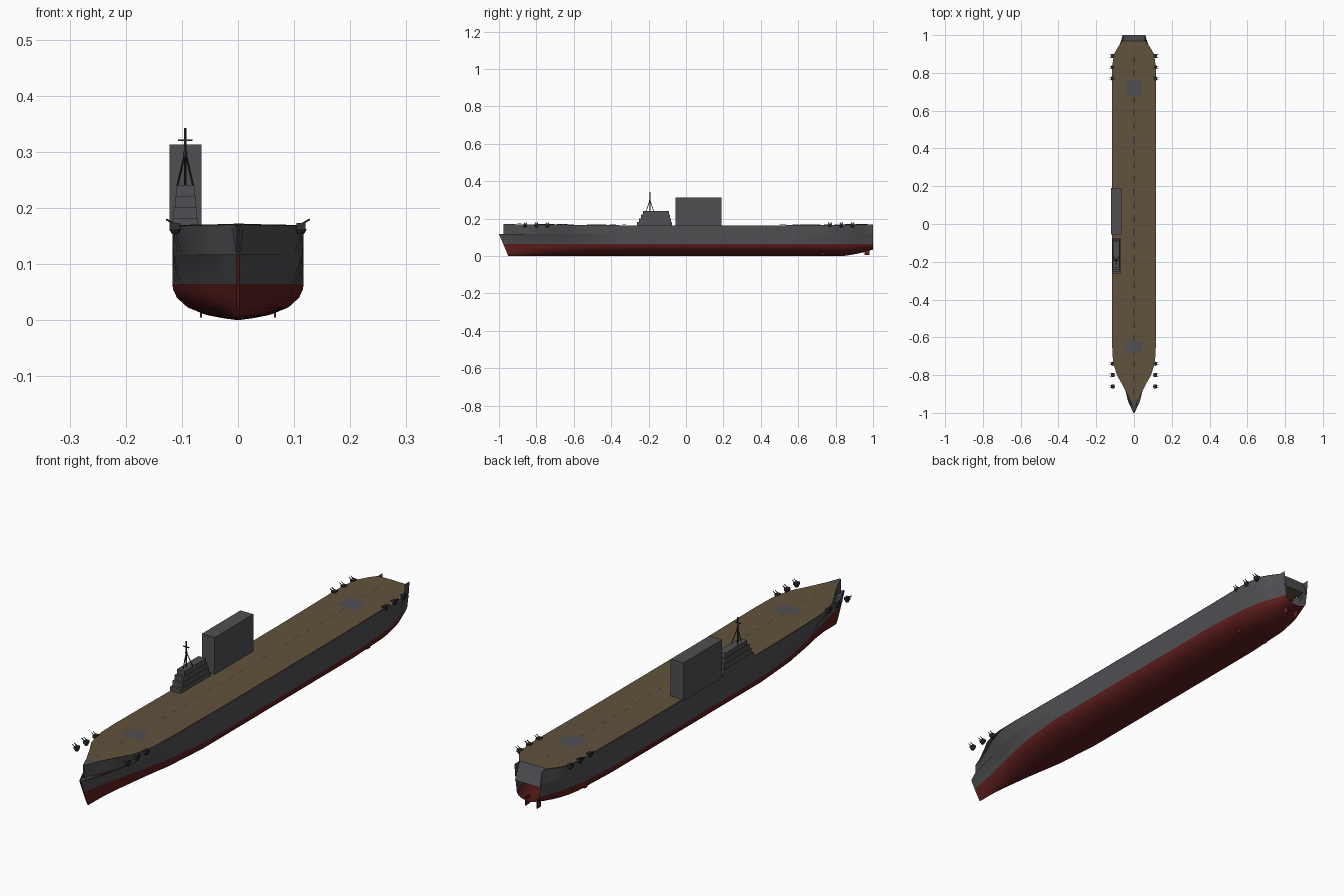
import bpy, bmesh, math
from mathutils import Vector

if "Cube" in bpy.data.objects:
    bpy.data.objects.remove(bpy.data.objects["Cube"])


def material(name, rgb):
    m = bpy.data.materials.new(name)
    m.use_nodes = True
    m.diffuse_color = (*rgb, 1)
    m.node_tree.nodes["Principled BSDF"].inputs["Base Color"].default_value = (*rgb, 1)
    return m


GREY = material("hull grey", (0.08, 0.08, 0.088))
RED = material("bottom red", (0.115, 0.013, 0.013))
BROWN = material("deck brown", (0.12, 0.085, 0.045))
DARK = material("gun grey", (0.03, 0.03, 0.033))
LINE = material("deck line grey", (0.085, 0.085, 0.11))


def finish(name, bm, mats, smooth=False):
    me = bpy.data.meshes.new(name)
    bm.to_mesh(me)
    bm.free()
    for m in mats:
        me.materials.append(m)
    ob = bpy.data.objects.new(name, me)
    bpy.context.collection.objects.link(ob)
    if smooth:
        bpy.ops.object.select_all(action='DESELECT')
        ob.select_set(True)
        bpy.context.view_layer.objects.active = ob
        bpy.ops.object.shade_smooth_by_angle(angle=math.radians(35))
    return ob


def lerp(table, y):
    for (a, u), (b, v) in zip(table, table[1:]):
        if y <= b:
            return u + (v - u) * max(0, y - a) / (b - a)
    return table[-1][1]


# Half widths along the ship and the sheer of the deck
DECK = [(-0.975, 0.004), (-0.93, 0.022), (-0.85, 0.062), (-0.79, 0.096),
        (-0.72, 0.113), (-0.6, 0.117), (0.82, 0.117), (0.91, 0.105), (0.97, 0.06), (1, 0.06)]
WATER = [(-0.95, 0.003), (-0.85, 0.026), (-0.7, 0.065), (-0.55, 0.097),
         (-0.35, 0.117), (0.6, 0.117), (0.8, 0.105), (0.9, 0.085), (1, 0.05)]
LEDGE = [(-0.95, 0.003), (-0.9, 0.032), (-0.8, 0.062), (-0.7, 0.093), (-0.55, 0.115),
         (-0.4, 0.117), (0.75, 0.117), (0.9, 0.097), (1, 0.056)]
SHEER = [(-1, 0.172), (-0.27, 0.165), (0.44, 0.165), (1, 0.17)]
KEEL = [(-1, 0), (0.84, 0), (0.93, 0.014), (1, 0.035)]
OVERHANG = [(-1, 0.78), (-0.8, 0.8), (-0.65, 1), (1, 1)]
WL, LZ = 0.065, 0.117
BILGE = [(0, 0), (0.25, 0.004), (0.5, 0.01), (0.77, 0.023), (0.93, 0.04), (0.99, 0.055), (1, WL)]


def loft(rows):
    bm = bmesh.new()
    grid = [[bm.verts.new(p) for p in r] for r in rows]
    for a, b in zip(grid, grid[1:]):
        for i in range(len(a) - 1):
            bm.faces.new((a[i], b[i], b[i + 1], a[i + 1]))
    return bm


def mirrored(half):
    return [(-x, y, z) for x, y, z in reversed(half)] + half


# Lower hull with a raked stem, red below the waterline
def lower_section(y):
    k = lerp(KEEL, y)
    pts = [(f * lerp(WATER, y), k + z * (1 - k / WL)) for f, z in BILGE]
    pts.append((lerp(LEDGE, y), LZ))
    rake = 0.05 * max(0, 1 - (y + 0.95) / 0.2)
    half = [(x, y - rake * z / LZ, z) for x, z in pts]
    return mirrored(half[1:])[:len(half) - 1] + half


stations = [-0.95 + 1.95 * i / 39 for i in range(40)]
bm = loft([lower_section(y) for y in stations])
bow = [v for v in bm.verts if v.co.y < -0.949 - 0.05 * v.co.z / LZ + 0.0005]
bmesh.ops.contextual_create(bm, geom=bow)
for f in bm.faces:
    f.material_index = 1 if f.calc_center_median().z < WL else 0
bmesh.ops.recalc_face_normals(bm, faces=bm.faces)
finish("lower_hull", bm, [GREY, RED], True)


# Upper hull sides, set back behind the bow ledge
def upper_side(y, s):
    top = lerp(DECK, y) * lerp(OVERHANG, y)
    low = min(lerp(LEDGE, y), top) if y < -0.8 else lerp(LEDGE, y)
    return [(s * low, y, LZ), (s * top, y, lerp(SHEER, y) - 0.001)]


upper = [-0.975, -0.95, -0.93] + [-0.9 + 1.8 * i / 36 for i in range(37)] + [0.94, 0.97, 1]
for s, side in ((-1, "right"), (1, "left")):
    finish(side + "_upper_hull", loft([upper_side(y, s) for y in upper]), [GREY], True)


# Thin sheets that follow a width and a height along the ship
def sheet(name, ys, width, height, mat, thick=0.0):
    rows = [[(-width(y), y, height(y)), (0, y, height(y) + 0.001), (width(y), y, height(y))] for y in ys]
    bm = loft(rows)
    if thick:
        bmesh.ops.solidify(bm, geom=bm.faces[:], thickness=thick)
    bmesh.ops.recalc_face_normals(bm, faces=bm.faces)
    return finish(name, bm, [mat])


def deck_w(y):
    return lerp(DECK, y)


def deck_z(y):
    return lerp(SHEER, y)


sheet("flight_deck", [y for y in upper if -0.931 < y < 0.971], deck_w, deck_z, BROWN)
sheet("bow_deck", [-0.975, -0.95, -0.93], deck_w, deck_z, GREY)
sheet("bow_ledge", [-1, -0.96, -0.93, -0.9, -0.85, -0.8],
      lambda y: 0.03 * (y + 1) / 0.07 if y < -0.93 else lerp(LEDGE, y) * 0.98, lambda y: LZ - 0.001, GREY)
sheet("stern_slope", [0.97, 1], lambda y: 0.058, lambda y: 0.17 - (y - 0.97) * 2.2, GREY)
sheet("forward_lift", [-0.68, -0.62], lambda y: 0.045, lambda y: deck_z(y) + 0.0015, GREY)
sheet("aft_lift", [0.68, 0.76], lambda y: 0.042, lambda y: deck_z(y) + 0.0015, GREY)
for i in range(26):
    y = -0.9 + i * 0.07
    sheet("centre_line", [y, y + 0.035], lambda y: 0.002, lambda y: deck_z(y) + 0.001, LINE)


# Box and rod helpers
def box(bm, x0, x1, y0, y1, z0, z1):
    vs = bmesh.ops.create_cube(bm, size=1)["verts"]
    for v in vs:
        v.co = Vector(((x0 + x1) / 2 + v.co.x * (x1 - x0), (y0 + y1) / 2 + v.co.y * (y1 - y0),
                       (z0 + z1) / 2 + v.co.z * (z1 - z0)))


def rod(bm, a, b, r, sides=6, r2=None):
    a, b = Vector(a), Vector(b)
    vs = bmesh.ops.create_cone(bm, cap_ends=True, segments=sides, radius1=r,
                               radius2=r if r2 is None else r2, depth=(b - a).length)["verts"]
    turn = (b - a).to_track_quat('Z', 'Y')
    for v in vs:
        v.co = turn @ v.co + (a + b) / 2


# Island: tall block and stepped bridge
bm = bmesh.new()
box(bm, -0.122, -0.065, -0.055, 0.19, 0.16, 0.313)
finish("island_block", bm, [GREY])
bm = bmesh.new()
for i in range(4):
    z = 0.163 + 0.0195 * i
    box(bm, -0.117 + 0.0022 * i, -0.071 - 0.0022 * i, -0.262 + 0.011 * i, -0.074 - 0.006 * i, z, z + 0.0195)
finish("stepped_bridge", bm, [GREY])

# Tripod mast with a yard
bm = bmesh.new()
MX, MY = -0.094, -0.193
rod(bm, (MX, MY, 0.24), (MX, MY, 0.343), 0.0022)
for dx, dy in ((-0.014, 0.02), (0.014, 0.02), (0, -0.02)):
    rod(bm, (MX + dx, MY + dy, 0.24), (MX, MY, 0.3), 0.0018)
box(bm, MX - 0.013, MX + 0.013, MY - 0.002, MY + 0.002, 0.319, 0.322)
rod(bm, (MX, MY, 0.295), (MX, MY, 0.301), 0.004, 8)
finish("tripod_mast", bm, [DARK])

# Anti-air mounts along the deck edges
for s, side in ((-1, "right"), (1, "left")):
    for y in (-0.86, -0.8, -0.74, 0.77, 0.83, 0.89):
        bm = bmesh.new()
        rod(bm, (s * 0.112, y, 0.154), (s * 0.112, y, 0.163), 0.006, 8, 0.011)
        box(bm, s * 0.112 - 0.008, s * 0.112 + 0.008, y - 0.01, y + 0.01, 0.163, 0.173)
        for d in (-0.006, 0.006):
            rod(bm, (s * 0.113, y + d, 0.171), (s * 0.128, y + d, 0.18), 0.0016)
        finish(side + "_gun_mount", bm, [DARK])

# Rudders and shaft struts under the stern
bm = bmesh.new()
for s in (-1, 1):
    box(bm, s * 0.025 - 0.002, s * 0.025 + 0.002, 0.955, 0.98, 0.005, 0.04)
    box(bm, s * 0.066 - 0.002, s * 0.066 + 0.002, 0.72, 0.74, 0.005, 0.03)
finish("rudders_and_struts", bm, [RED])

# Stem bar on the bow
bm = bmesh.new()
rod(bm, (0, -0.975, 0.12), (0, -0.975, 0.17), 0.002)
finish("stem_bar", bm, [GREY])
